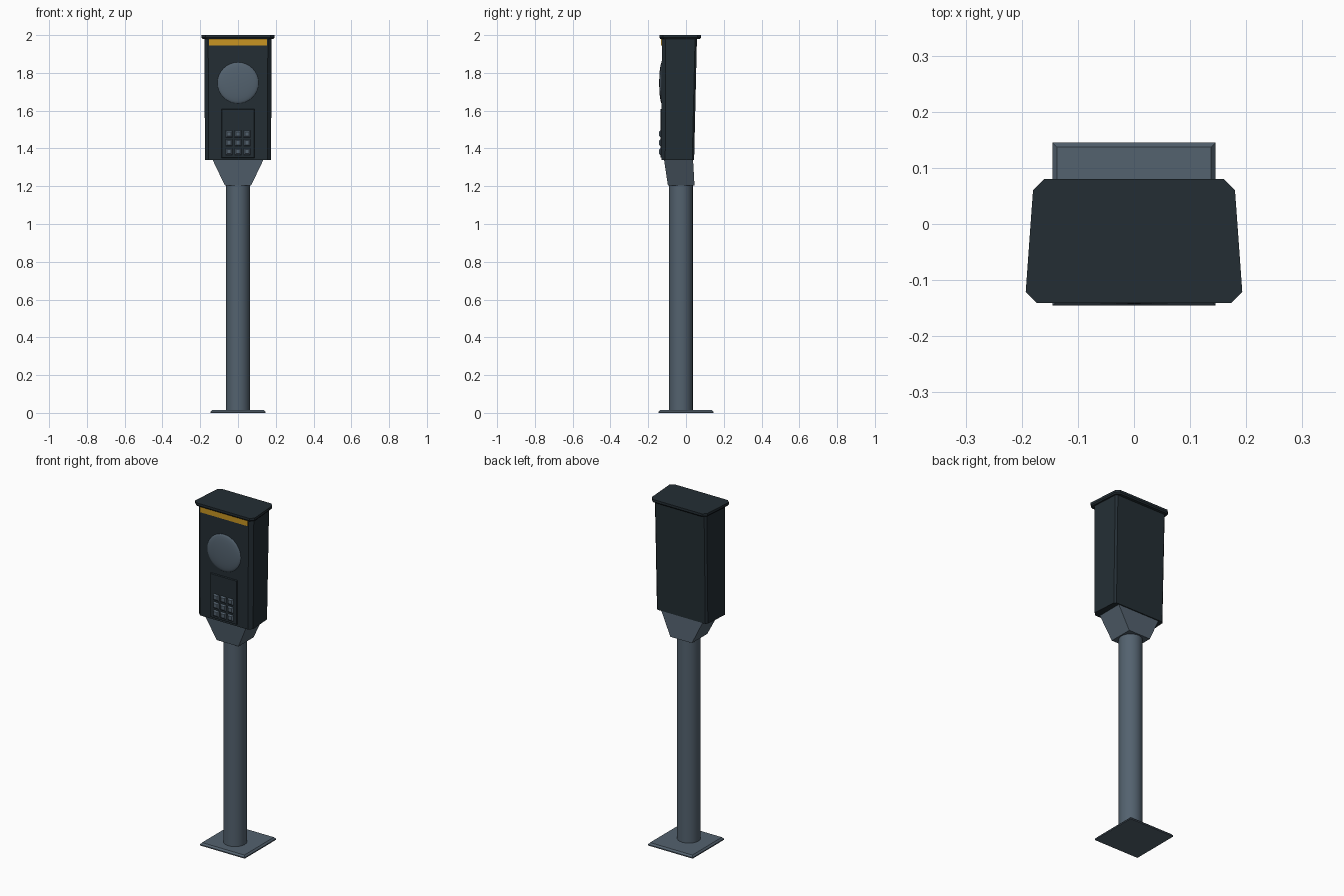
import bpy, bmesh, math

if "Cube" in bpy.data.objects:
    bpy.data.objects.remove(bpy.data.objects["Cube"])

def material(name, rgb):
    m = bpy.data.materials.new(name)
    m.diffuse_color = (*rgb, 1)
    m.use_nodes = True
    m.node_tree.nodes["Principled BSDF"].inputs["Base Color"].default_value = m.diffuse_color
    return m

DARK = material("dark_slate", (0.017, 0.027, 0.034))
GREY = material("steel_grey", (0.087, 0.122, 0.158))
AMBER = material("amber", (0.58, 0.30, 0.016))

def loft(name, rings, mat, smooth=False):
    """Skin a stack of equal-sized point rings and cap both ends."""
    bm = bmesh.new()
    rows = [[bm.verts.new(p) for p in r] for r in rings]
    n = len(rows[0])
    for a, b in zip(rows, rows[1:]):
        for i in range(n):
            j = (i + 1) % n
            bm.faces.new((a[i], a[j], b[j], b[i]))
    bm.faces.new(rows[0][::-1])
    bm.faces.new(rows[-1])
    bmesh.ops.recalc_face_normals(bm, faces=bm.faces)
    me = bpy.data.meshes.new(name)
    bm.to_mesh(me)
    bm.free()
    me.materials.append(mat)
    ob = bpy.data.objects.new(name, me)
    bpy.context.collection.objects.link(ob)
    if smooth:
        bpy.context.view_layer.objects.active = ob
        ob.select_set(True)
        bpy.ops.object.shade_smooth_by_angle(angle=math.radians(40))
        ob.select_set(False)
    return ob

def rect(x, y0, y1, z):
    return [(-x, y0, z), (x, y0, z), (x, y1, z), (-x, y1, z)]

def octagon(xf, xb, yf, yb, z, cf=0.02, cb=0.02):
    """Plan outline with cut corners, wider at the front."""
    half = [(xf - cf, yf), (xf, yf + cf), (xb, yb - cb), (xb - cb, yb)]
    return [(x, y, z) for x, y in half] + [(-x, y, z) for x, y in half[::-1]]

def circle(r, z, cy, n=24):
    return [(r * math.cos(t), cy + r * math.sin(t), z)
            for t in (2 * math.pi * i / n for i in range(n))]

def front_plate(name, cx, cz, w, h, y0, y1, inset, mat):
    """Plate on the front, with a sloped edge."""
    def ring(y, k):
        a, b = w / 2 - k, h / 2 - k
        return [(cx - a, y, cz - b), (cx + a, y, cz - b),
                (cx + a, y, cz + b), (cx - a, y, cz + b)]
    return loft(name, [ring(y0, 0), ring(y1, inset)], mat)

# Foot plate, pole and flared neck
loft("foot_plate", [rect(0.145, -0.145, 0.145, 0), rect(0.145, -0.145, 0.145, 0.006),
                    rect(0.137, -0.137, 0.137, 0.016)], GREY)
loft("pole", [circle(0.063, 0, -0.027), circle(0.063, 1.215, -0.027)], GREY, True)
loft("neck", [rect(0.07, -0.096, 0.045, 1.205), rect(0.137, -0.117, 0.037, 1.345)], GREY)

# Housing and roof cap
loft("housing", [octagon(0.175, 0.165, -0.13, 0.043, 1.34, 0.02, 0.01),
                 octagon(0.178, 0.168, -0.128, 0.058, 1.988, 0.02, 0.01)], DARK)
loft("roof_cap", [octagon(0.188, 0.175, -0.136, 0.074, 1.98),
                  octagon(0.193, 0.18, -0.141, 0.08, 1.987),
                  octagon(0.193, 0.18, -0.141, 0.08, 2.0)], DARK)

# Amber sign strip and lower panel
front_plate("sign_strip", 0, 1.966, 0.31, 0.044, -0.126, -0.132, 0.002, AMBER)
front_plate("lower_panel", 0, 1.48, 0.176, 0.262, -0.126, -0.136, 0.004, DARK)

# Domed disc
rings = []
for k in range(7):
    a = math.radians(14 * k)
    r = 0.11 * math.cos(a)
    rings.append([(r * math.cos(t), -0.127 - 0.015 * math.sin(a), 1.747 + r * math.sin(t))
                  for t in (2 * math.pi * i / 32 for i in range(32))])
loft("domed_disc", rings, GREY, True)

# Keypad buttons
for row in range(3):
    for col in range(3):
        front_plate(f"key_{row}_{col}", (col - 1) * 0.047, 1.383 + row * 0.047,
                    0.04, 0.04, -0.134, -0.143, 0.009, GREY)
